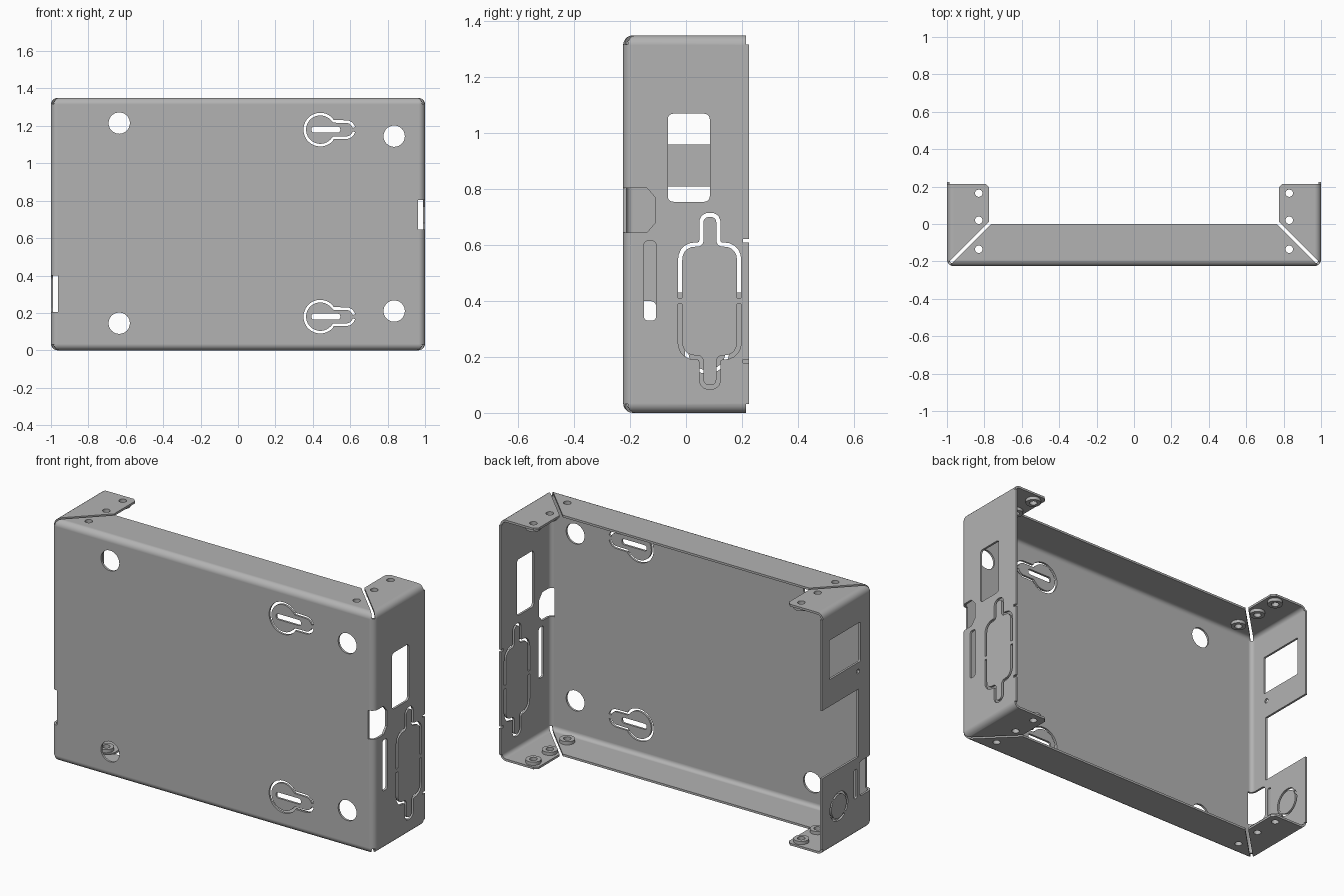
import bpy, bmesh
from math import sin, cos, pi, radians
from mathutils import Vector

if "Cube" in bpy.data.objects:
    bpy.data.objects.remove(bpy.data.objects["Cube"])

H, D, T, BEND = 1.35, 0.225, 0.012, 0.035

steel = bpy.data.materials.new("grey steel")
steel.use_nodes = True
colour = (0.45, 0.45, 0.45, 1)
steel.diffuse_color = colour
steel.node_tree.nodes["Principled BSDF"].inputs["Base Color"].default_value = colour


def make_object(name, bm):
    mesh = bpy.data.meshes.new(name)
    bm.to_mesh(mesh)
    bm.free()
    mesh.materials.append(steel)
    obj = bpy.data.objects.new(name, mesh)
    bpy.context.collection.objects.link(obj)
    return obj


# ---- 2D outlines ----
def rect(a0, a1, b0, b1, r=0):
    return rounded([(a0, b0, r), (a1, b0, r), (a1, b1, r), (a0, b1, r)])


def arc(a, b, r, start=0, end=360, n=28):
    steps = [radians(start + (end - start) * i / n) for i in range(n + 1)]
    return [Vector((a + r * cos(t), b + r * sin(t))) for t in steps]


def circle(a, b, r, n=28):
    return arc(a, b, r, n=n)[:-1]


def rounded(points, closed=True):
    """Round each corner (a, b, radius) of a polyline."""
    out = []
    for i, (a, b, r) in enumerate(points):
        p = Vector((a, b))
        if r == 0 or (not closed and i in (0, len(points) - 1)):
            out.append(p)
            continue
        before = Vector(points[i - 1][:2])
        after = Vector(points[(i + 1) % len(points)][:2])
        s = p + (before - p).normalized() * r
        e = p + (after - p).normalized() * r
        for k in range(6):
            t = k / 5
            w = 2 * t * (1 - t) * 0.83      # close to a true quarter arc
            q = (1 - t) ** 2 + w + t ** 2
            out.append((s * (1 - t) ** 2 + p * w + e * t ** 2) / q)
    return out


def ribbon(path, width):
    """Thin open band that follows a path."""
    one, two = [], []
    for i, p in enumerate(path):
        d = (path[min(i + 1, len(path) - 1)] - path[max(i - 1, 0)]).normalized()
        side = Vector((-d.y, d.x)) * width / 2
        one.append(p + side)
        two.append(p - side)
    return one + two[::-1]


# ---- cutters ----
cutters = []


def cut(axis, outline, low, high):
    """Closed prism with outward faces, whichever way the outline runs."""
    place = {"x": lambda p, d: (d, p[0], p[1]),
             "y": lambda p, d: (p[0], d, p[1]),
             "z": lambda p, d: (p[0], p[1], d)}[axis]
    n = len(outline)
    area = sum(outline[i - 1][0] * outline[i][1] - outline[i][0] * outline[i - 1][1]
               for i in range(n))
    if (area < 0) != (axis == "y"):
        outline = outline[::-1]
    bm = bmesh.new()
    a = [bm.verts.new(place(p, low)) for p in outline]
    b = [bm.verts.new(place(p, high)) for p in outline]
    bm.faces.new(a[::-1])
    bm.faces.new(b)
    for i in range(n):
        j = (i + 1) % n
        bm.faces.new((a[i], a[j], b[j], b[i]))
    obj = make_object("cutter", bm)
    obj.hide_render = True
    cutters.append(obj)


def cut_front(outline):
    cut("y", outline, -0.3, -0.15)


def cut_left(outline, depth=0.9):
    cut("x", outline, depth, 1.1)


def cut_right(outline, depth=0.9):
    cut("x", outline, -1.1, -depth)


# ---- bent sheet shell, open at the back ----
bm = bmesh.new()
bmesh.ops.create_cube(bm, size=1)
for v in bm.verts:
    v.co = (v.co.x * 2, v.co.y * 2 * D, (v.co.z + 0.5) * H)
back = [f for f in bm.faces if f.calc_center_median().y > D - 0.01]
bmesh.ops.delete(bm, geom=back, context="FACES_ONLY")
bends = [e for e in bm.edges if not e.is_boundary]
bmesh.ops.bevel(bm, geom=bends, offset=BEND, segments=5, profile=0.5, affect="EDGES")
shell = make_object("bent_sheet_enclosure", bm)
solid = shell.modifiers.new("thickness", "SOLIDIFY")
solid.thickness = T
solid.offset = -1
solid.use_even_offset = True

# Flanges: open middle, corner tabs, mitre gaps
X = 0.775
cut("z", [(-X, 0), (X, 0), (X, 0.195), (X + 0.02, 0.215), (X + 0.02, 0.3),
          (-X - 0.02, 0.3), (-X - 0.02, 0.215), (-X, 0.195)], -0.1, H + 0.1)
for low, high in ((-0.1, 0.032), (H - 0.032, H + 0.1)):
    cut("x", rect(0.215, 0.3, low, high), -1.1, 1.1)
    for s in (-1, 1):
        gap = ribbon([Vector((s * 0.765, 0.01)), Vector((s * 1.03, -0.255))], 0.016)
        cut("z", gap, low, high)

# Fastener holes through top and bottom flanges
fasteners = [(s * 0.83, y) for s in (-1, 1) for y in (0.165, 0.02, -0.135)]
for x, y in fasteners:
    cut("z", circle(x, y, 0.02, 16), -0.1, H + 0.1)

# Front: round holes and keyhole knockouts
for x, z in ((-0.635, 1.215), (-0.635, 0.145), (0.835, 1.145), (0.835, 0.21)):
    cut_front(circle(x, z, 0.057, 32))
for z in (1.18, 0.18):
    tail = arc(0.578, z, 0.043, -90, -15, 8)
    bulb = arc(0.44, z, 0.083, 328, 32, 30)
    top = arc(0.578, z, 0.043, 15, 90, 8)
    cut_front(ribbon(tail[::-1] + bulb + top[::-1], 0.014))
    cut_front(rect(0.393, 0.547, z - 0.016, z + 0.016, 0.014))

# Left side: window, bend cutout, slot and tongued knockout
cut_left(rect(-0.065, 0.085, 0.755, 1.07, 0.02))
cut_left(rounded([(-0.3, 0.645, 0), (-0.14, 0.645, 0), (-0.11, 0.68, 0),
                  (-0.11, 0.77, 0), (-0.14, 0.805, 0), (-0.3, 0.805, 0)]), 0.963)
cut_left(rect(-0.15, -0.107, 0.33, 0.615, 0.015))
half = [(-0.021, 0.41, 0), (-0.021, 0.602, 0.055), (0.055, 0.602, 0.015),
        (0.055, 0.708, 0.028), (0.116, 0.708, 0.028), (0.116, 0.602, 0.015),
        (0.19, 0.602, 0.055), (0.19, 0.41, 0)]
upper = rounded(half, closed=False)
cut_left(ribbon(upper, 0.015))
cut_left(ribbon([Vector((p.x, 0.8 - p.y)) for p in upper], 0.015))
for z in (0.185, 0.615):
    cut_left(rect(0.204, 0.3, z - 0.006, z + 0.006))

# Right side: window, pin hole, large notch, bend cutout, slot, round knockout
cut_right(rect(-0.115, 0.16, 0.96, 1.18, 0.008))
cut_right(circle(-0.095, 0.91, 0.013, 12))
cut_right(rect(-0.10, 0.3, 0.43, 0.81))
cut_right(rounded([(-0.3, 0.205, 0), (-0.105, 0.205, 0.025),
                   (-0.105, 0.40, 0.025), (-0.3, 0.40, 0)]), 0.963)
cut_right(rect(-0.085, -0.06, 0.205, 0.37, 0.01))
for start in (50, 230):
    cut_right(ribbon(arc(0.075, 0.22, 0.073, start, start + 168, 20), 0.013))

for c in cutters:
    mod = shell.modifiers.new("cut", "BOOLEAN")
    mod.operation = "DIFFERENCE"
    mod.solver = "EXACT"
    mod.object = c

# Bake the cuts and drop the cutters
graph = bpy.context.evaluated_depsgraph_get()
baked = bpy.data.meshes.new_from_object(shell.evaluated_get(graph))
shell.modifiers.clear()
shell.data = baked
for c in cutters:
    bpy.data.objects.remove(c)


# ---- threaded inserts on the inner flange faces ----
def insert(name, x, y, z0, z1):
    bm = bmesh.new()
    n = 20
    rings = [[bm.verts.new((p.x, p.y, z)) for p in circle(x, y, r, n)]
             for r, z in ((0.04, z0), (0.04, z1), (0.02, z1), (0.02, z0))]
    for k in range(4):
        a, b = rings[k], rings[(k + 1) % 4]
        for i in range(n):
            j = (i + 1) % n
            bm.faces.new((a[i], a[j], b[j], b[i]))
    return make_object(name, bm)


parts = [shell]
for x, y in fasteners:
    parts.append(insert("bottom_insert", x, y, T - 0.002, T + 0.018))
    parts.append(insert("top_insert", x, y, H - T - 0.018, H - T + 0.002))

# ---- shading ----
bpy.ops.object.select_all(action="DESELECT")
for obj in parts:
    obj.select_set(True)
bpy.context.view_layer.objects.active = shell
bpy.ops.object.shade_smooth_by_angle(angle=radians(30))
weighted = shell.modifiers.new("flat_panel_normals", "WEIGHTED_NORMAL")
weighted.keep_sharp = True
weighted.weight = 100
